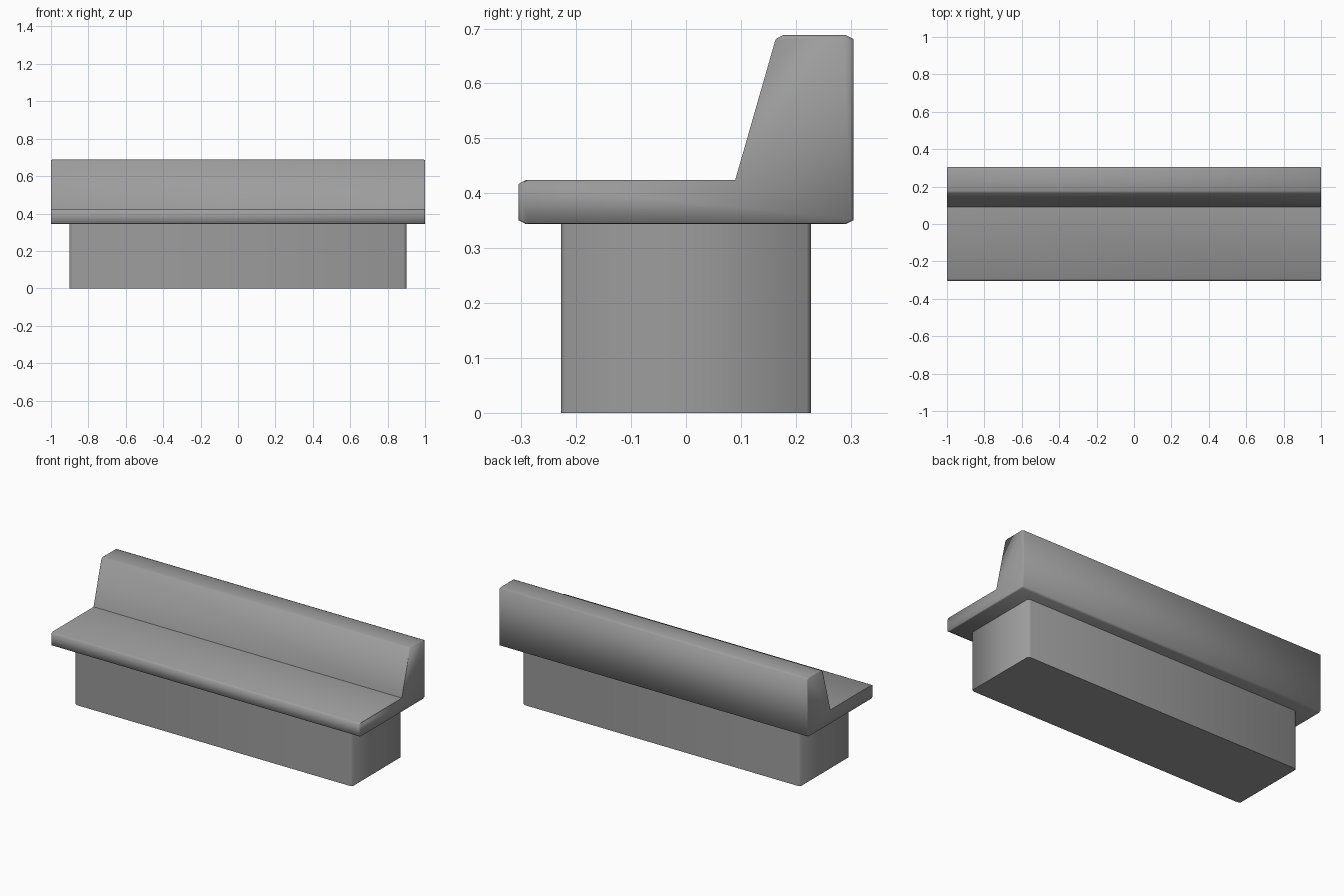
import bpy, bmesh, math

if "Cube" in bpy.data.objects:
    bpy.data.objects.remove(bpy.data.objects["Cube"])

grey = bpy.data.materials.new("stone grey")
grey.diffuse_color = (0.33, 0.335, 0.33, 1)
grey.use_nodes = True
grey.node_tree.nodes["Principled BSDF"].inputs["Base Color"].default_value = grey.diffuse_color


def loft(name, rings):
    """Skin a closed solid through equal-sized rings of points."""
    bm = bmesh.new()
    loops = [[bm.verts.new(p) for p in ring] for ring in rings]
    n = len(loops[0])
    for a, b in zip(loops, loops[1:]):
        for i in range(n):
            j = (i + 1) % n
            bm.faces.new((a[i], a[j], b[j], b[i]))
    bm.faces.new(loops[0])
    bm.faces.new(loops[-1])
    bmesh.ops.recalc_face_normals(bm, faces=bm.faces)
    mesh = bpy.data.meshes.new(name)
    bm.to_mesh(mesh)
    bm.free()
    mesh.materials.append(grey)
    obj = bpy.data.objects.new(name, mesh)
    bpy.context.collection.objects.link(obj)
    bpy.ops.object.select_all(action='DESELECT')
    obj.select_set(True)
    bpy.context.view_layer.objects.active = obj
    bpy.ops.object.shade_smooth_by_angle(angle=math.radians(66))
    return obj


# Plinth: box with chamfered upright corners
X, Y, cx, cy = 0.9, 0.228, 0.016, 0.008
outline = [(-X, -Y + cy), (-X + cx, -Y), (X - cx, -Y), (X, -Y + cy),
           (X, Y - cy), (X - cx, Y), (-X + cx, Y), (-X, Y - cy)]
loft("plinth", [[(x, y, z) for x, y in outline] for z in (0, 0.345)])

# Seat and backrest: one L-shaped profile run along x, with chamfered ends
profile = [(-0.305, 0.351), (-0.292, 0.344), (0.291, 0.344), (0.305, 0.351),
           (0.305, 0.681), (0.291, 0.688), (0.177, 0.688), (0.165, 0.682),
           (0.091, 0.424), (-0.292, 0.424), (-0.305, 0.417)]
inset = 0.985


def section(x, s):
    return [(x, y * s, 0.43 + (z - 0.43) * s) for y, z in profile]


loft("seat_and_backrest", [section(-1, inset), section(-0.995, 1),
                           section(0.995, 1), section(1, inset)])
